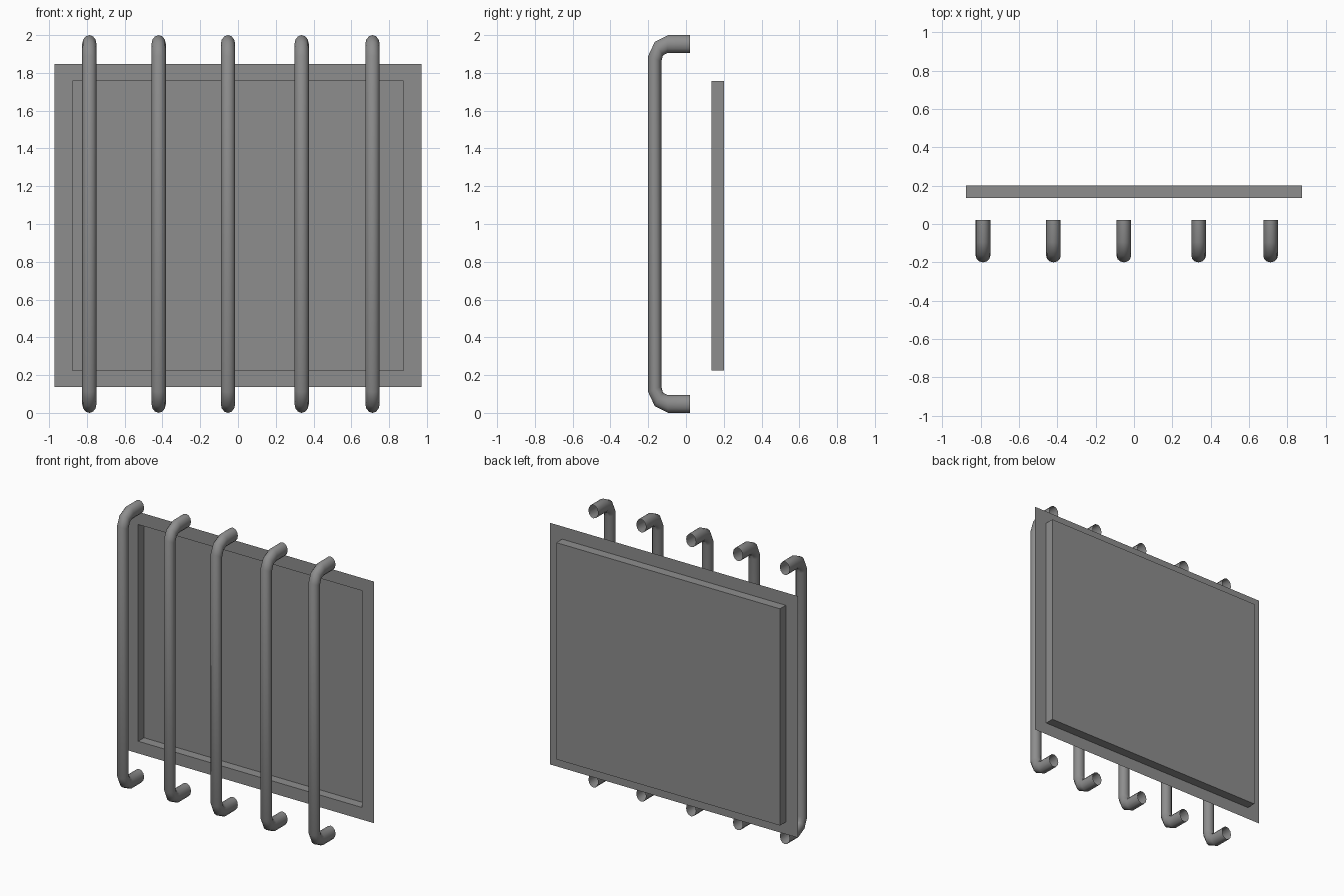
import bpy, bmesh, math
from mathutils import Vector

cube = bpy.data.objects.get("Cube")
if cube:
    bpy.data.objects.remove(cube, do_unlink=True)

grey = bpy.data.materials.new("steel_grey")
grey.use_nodes = True
colour = (0.27, 0.27, 0.27, 1)
grey.diffuse_color = colour
grey.node_tree.nodes["Principled BSDF"].inputs["Base Color"].default_value = colour


def loft(name, rings, cap_last=False):
    """Skin a list of closed point rings into one open shell."""
    bm = bmesh.new()
    loops = [[bm.verts.new(p) for p in ring] for ring in rings]
    for a, b in zip(loops, loops[1:]):
        n = len(a)
        for i in range(n):
            j = (i + 1) % n
            bm.faces.new((a[i], a[j], b[j], b[i]))
    if cap_last:
        bm.faces.new(loops[-1])
    mesh = bpy.data.meshes.new(name)
    bm.to_mesh(mesh)
    bm.free()
    mesh.materials.append(grey)
    obj = bpy.data.objects.new(name, mesh)
    bpy.context.collection.objects.link(obj)
    return obj


# Pressed panel: flat rim around a tray that steps backwards
def rectangle(half_width, bottom, top, y):
    return [(-half_width, y, bottom), (half_width, y, bottom),
            (half_width, y, top), (-half_width, y, top)]


FRONT, BACK = 0.135, 0.2
loft("panel", [rectangle(0.972, 0.138, 1.848, FRONT),
               rectangle(0.876, 0.224, 1.758, FRONT),
               rectangle(0.876, 0.224, 1.758, BACK)], cap_last=True)

# Guard bars: open tubes whose ends bend back, given as (outer, inner) yz pairs
SIDES, HALF_WIDTH = 12, 0.038
upper = [((0.02, 2.0), (0.02, 1.905)),
         ((-0.095, 2.0), (-0.1, 1.905)),
         ((-0.165, 1.965), (-0.122, 1.892)),
         ((-0.2, 1.89), (-0.131, 1.86))]
lower = [tuple((y, 2 - z) for y, z in pair) for pair in reversed(upper)]


def oval(x, outer, inner):
    a, b = Vector((x, *outer)), Vector((x, *inner))
    centre, radius = (a + b) / 2, (a - b) / 2
    side = Vector((HALF_WIDTH, 0, 0))
    angles = [2 * math.pi * i / SIDES for i in range(SIDES)]
    return [centre + radius * math.cos(t) + side * math.sin(t) for t in angles]


bars = [loft(f"guard_bar_{i}", [oval(x, *pair) for pair in upper + lower])
        for i, x in enumerate((-0.787, -0.42, -0.053, 0.337, 0.712), 1)]

# Outward normals and smooth shading on the tubes
for bar in bars:
    bm = bmesh.new()
    bm.from_mesh(bar.data)
    bmesh.ops.recalc_face_normals(bm, faces=bm.faces)
    bm.to_mesh(bar.data)
    bm.free()

bpy.ops.object.select_all(action="DESELECT")
for bar in bars:
    bar.select_set(True)
bpy.context.view_layer.objects.active = bars[0]
bpy.ops.object.shade_smooth_by_angle(angle=math.radians(40))
